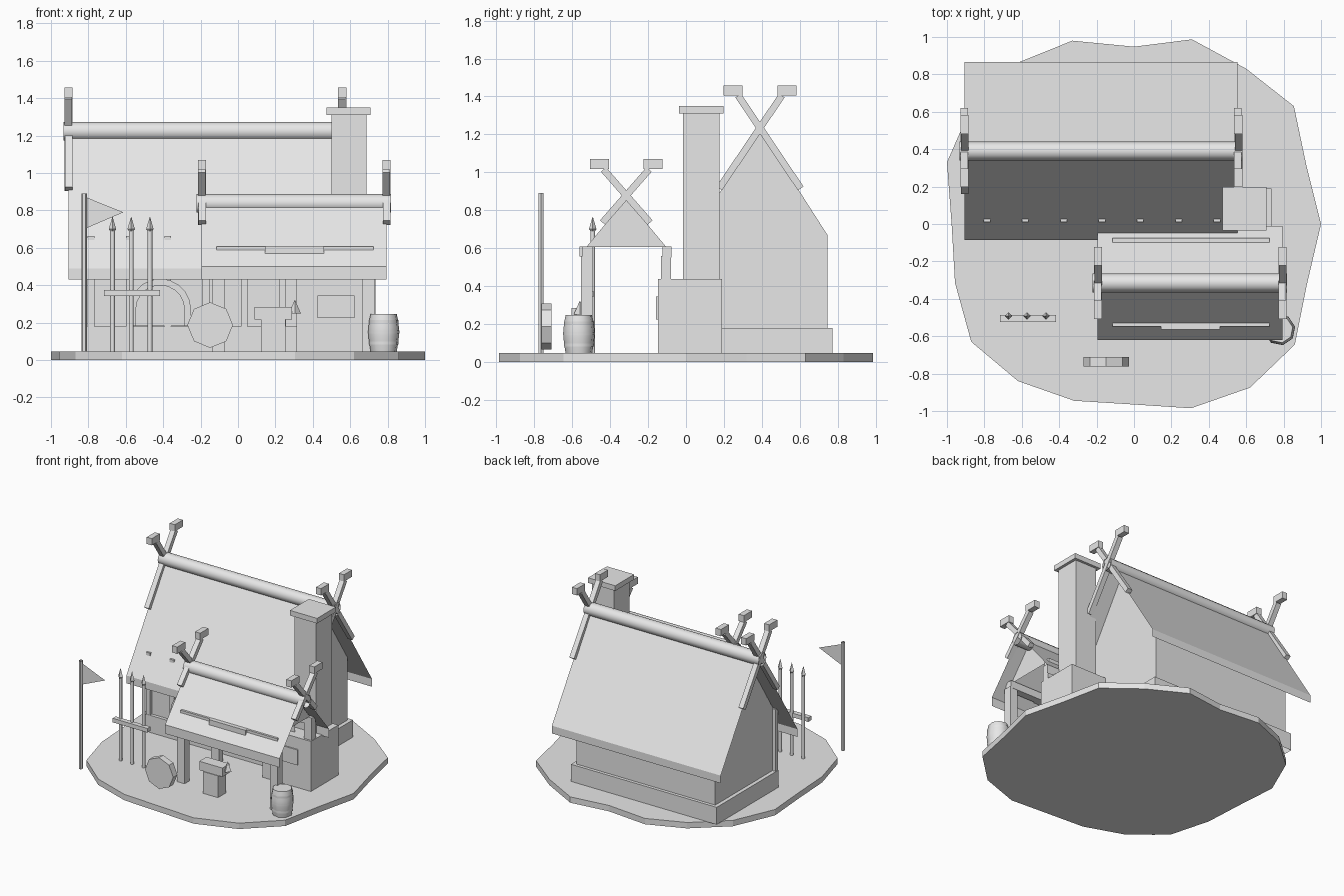
import bpy, bmesh, math
from mathutils import Vector

if "Cube" in bpy.data.objects:
    bpy.data.objects.remove(bpy.data.objects["Cube"])

mat = bpy.data.materials.new("plain grey")
mat.diffuse_color = (0.8, 0.8, 0.8, 1)
mat.use_nodes = True
mat.node_tree.nodes["Principled BSDF"].inputs["Base Color"].default_value = mat.diffuse_color


def make(name, verts, faces, smooth=False, fix=True, drop=None):
    """Mesh object; drop is a rule on face normals for buried faces to leave out."""
    me = bpy.data.meshes.new(name)
    me.from_pydata([tuple(v) for v in verts], [], faces)
    if fix:
        bm = bmesh.new()
        bm.from_mesh(me)
        bmesh.ops.recalc_face_normals(bm, faces=bm.faces)
        bm.normal_update()
        if drop:
            bmesh.ops.delete(bm, geom=[f for f in bm.faces if drop(f.normal)], context='FACES')
        bm.to_mesh(me)
        bm.free()
    me.materials.append(mat)
    ob = bpy.data.objects.new(name, me)
    bpy.context.collection.objects.link(ob)
    ob.location.x = 0 if name == "ground_slab" else 0.004
    if smooth:
        bpy.ops.object.select_all(action='DESELECT')
        ob.select_set(True)
        bpy.context.view_layer.objects.active = ob
        bpy.ops.object.shade_smooth_by_angle(angle=math.radians(50))
    return ob


def bottom(n):
    return n.z < -0.9


def prism(name, pts, axis, a, b, drop=None):
    """Extrude a 2D outline along an axis from a to b."""
    def place(p, t):
        return {'x': (t, p[0], p[1]), 'y': (p[0], t, p[1]), 'z': (p[0], p[1], t)}[axis]
    n = len(pts)
    verts = [place(p, a) for p in pts] + [place(p, b) for p in pts]
    faces = [list(range(n)), list(range(n, 2 * n))]
    faces += [[i, (i + 1) % n, (i + 1) % n + n, i + n] for i in range(n)]
    return make(name, verts, faces, drop=drop)


def box(name, x0, x1, y0, y1, z0, z1, drop=None):
    return prism(name, [(x0, y0), (x1, y0), (x1, y1), (x0, y1)], 'z', z0, z1, drop)


def lathe(name, profile, at, sides, axis='z', caps=True, smooth=True, turn=0.0):
    """Rings of (radius, height) around an axis."""
    verts, faces = [], []
    for r, h in profile:
        for i in range(sides):
            t = math.tau * (i + turn) / sides
            c, s = r * math.cos(t), r * math.sin(t)
            v = (c, s, h) if axis == 'z' else (h, c, s)
            verts.append(Vector(at) + Vector(v))
    for k in range(len(profile) - 1):
        for i in range(sides):
            j = (i + 1) % sides
            faces.append([k * sides + i, k * sides + j, (k + 1) * sides + j, (k + 1) * sides + i])
    if caps:
        faces += [list(range(sides)), list(range(len(verts) - sides, len(verts)))]
    return make(name, verts, faces, smooth)


def roof(name, x0, x1, yc, half, ridge, eave, skirt):
    """Thin roof sheet with a short hanging strip along both eaves."""
    prof = [(yc - half, skirt), (yc - half, eave), (yc, ridge), (yc + half, eave), (yc + half, skirt)]
    verts = [(x, y, z) for x in (x0, x1) for y, z in prof]
    make(name, verts, [[i, i + 5, i + 6, i + 1] for i in range(4)], fix=False)


def crossed_beams(name, x, yc, dy0, z0, dy1, z1, cap, capz):
    """Pair of crossing gable beams with block ends."""
    for side in (-1, 1):
        a, b = Vector((-side * dy0, z0)), Vector((side * dy1, z1))
        d = (b - a).normalized()
        n = Vector((-d.y, d.x)) * 0.018
        pts = [(yc + p.x, p.y) for p in (a - n, b - n, b + n, a + n)]
        off = 0.002 * side
        prism(name + "_beam", pts, 'x', x - 0.02 + off, x + 0.02 + off)
        c = yc + side * cap
        box(name + "_beam_end", x - 0.022, x + 0.022, c - 0.05, c + 0.05, capz, capz + 0.053)


# Ground slab
outline = [(1, 0), (.92, .32), (.855, .63), (.6, .83), (.31, .987), (0, .948), (-.33, .98),
           (-.615, .865), (-.86, .65), (-1, .33), (-.975, 0), (-.957, -.315), (-.87, -.63),
           (-.62, -.84), (-.32, -.945), (0, -.965), (.305, -.985), (.62, -.875), (.86, -.645), (.925, -.32)]
prism("ground_slab", outline, 'z', 0, 0.046)

# Main house
box("foundation", -.81, .45, .01, .772, .045, .18, bottom)
prism("house_walls", [(.035, .18), (.747, .18), (.747, .668), (.39, 1.225), (.035, .668)], 'x', -.78, .42,
      lambda n: abs(n.z) > .3)
roof("house_roof", -.91, .55, .39, .475, 1.23, .49, .43)
lathe("house_ridge_log", [(.05, -.937), (.05, .576)], (0, .39, 1.223), 12, 'x', caps=False)
for i in range(7):
    x = -.79 + i * .205
    box("wall_stud", x - .018, x + .018, .012, .04, .18, .664, bottom)
for x in (-.91, .553):
    crossed_beams("house_gable", x, .39, .215, .915, .115, 1.405, .142, 1.405)

# Arched door with frame
def arch(r, z0, zc):
    return [(-.42 + r, z0)] + [(-.42 + r * math.cos(t * math.pi / 10), zc + r * math.sin(t * math.pi / 10))
                               for t in range(11)] + [(-.42 - r, z0)]
outer, inner = arch(.165, .182, .27), arch(.13, .182, .27)
n = len(outer)
verts = [(x, y, z) for y in (-.005, .036) for ring in (outer, inner) for x, z in ring]
faces = []
for i in range(n - 1):
    for q in ([0, 1, n + 1, n], [0, 1, 2 * n + 1, 2 * n], [n, n + 1, 3 * n + 1, 3 * n]):
        faces.append([k + i for k in q])
for i in (0, n - 1):
    faces.append([i, n + i, 3 * n + i, 2 * n + i])
make("door_frame", verts, faces)
prism("door", inner, 'y', .01, .036, lambda n: n.y > .9)

# Chimney and furnace
box("furnace", .31, .73, -.148, .19, .045, .437, bottom)
box("furnace_plate", .42, .62, -.158, -.148, .225, .345)
box("chimney", .495, .683, -.016, .177, .437, 1.31, lambda n: abs(n.z) > .9)
box("chimney_cap", .47, .705, -.036, .197, 1.31, 1.35)

# Open shed
roof("shed_roof", -.2, .79, -.315, .305, .867, .5, .43)
lathe("shed_ridge_log", [(.05, -.227), (.05, .814)], (0, -.315, .838), 12, 'x', caps=False)
for x in (-.197, .79):
    crossed_beams("shed_gable", x, -.315, .125, .735, .12, 1.015, .142, 1.017)
for y0, y1 in ((-.557, -.49), (-.134, -.076)):
    box("shed_beam", -.12, .72, y0 + .01, y1, .55, .608)
    for x in (-.11, .693):
        box("shed_post", x - .033, x + .033, y0 + .002, y1 - .002, .045, .56, lambda n: abs(n.z) > .9)
box("shed_front_board", .14, .455, -.563, -.53, .555, .609)
for x in (-.1, .69):
    make("shed_gable_board", [(x, -.525, .607), (x, -.105, .607), (x, -.315, .86)], [[0, 1, 2]], fix=False)

# Anvil on a stump
box("anvil_stump", .12, .25, -.61, -.51, .045, .216, bottom)
box("anvil", .085, .285, -.605, -.515, .216, .285)
lathe("anvil_horn", [(.032, .25), (.001, .322)], (.3, -.56, 0), 4, smooth=False)

# Round shield
prism("round_shield", [(-.153 + .122 * math.cos(i * math.pi / 4), .187 + .122 * math.sin(i * math.pi / 4))
                       for i in range(8)], 'y', -.762, -.71)

# Spear rack
box("spear_rack", -.72, -.42, -.525, -.487, .343, .375)
for x in (-.675, -.575, -.475):
    lathe("spear_shaft", [(.013, .045), (.013, .69)], (x, -.492, 0), 8, caps=False)
    lathe("spear_head", [(.008, .685), (.02, .7), (.001, .765)], (x, -.492, 0), 4, smooth=False)

# Barrel with hoops
lathe("barrel", [(.071, .045), (.078, .085), (.083, .125), (.084, .15), (.083, .175), (.078, .215), (.071, .247)],
      (.775, -.565, 0), 8, turn=.25)
for z, r in ((.09, .081), (.15, .086), (.205, .081)):
    lathe("barrel_hoop", [(r, z - .008), (r, z + .008)], (.775, -.565, 0), 8, caps=False, turn=.25)

# Flag on an open hollow pole
lathe("flag_pole", [(.015, .045), (.015, .89)], (-.827, -.765, 0), 6, caps=False, smooth=False)
make("flag", [(-.815, -.765, .87), (-.617, -.765, .79), (-.815, -.765, .705)], [[0, 2, 1]], fix=False)
